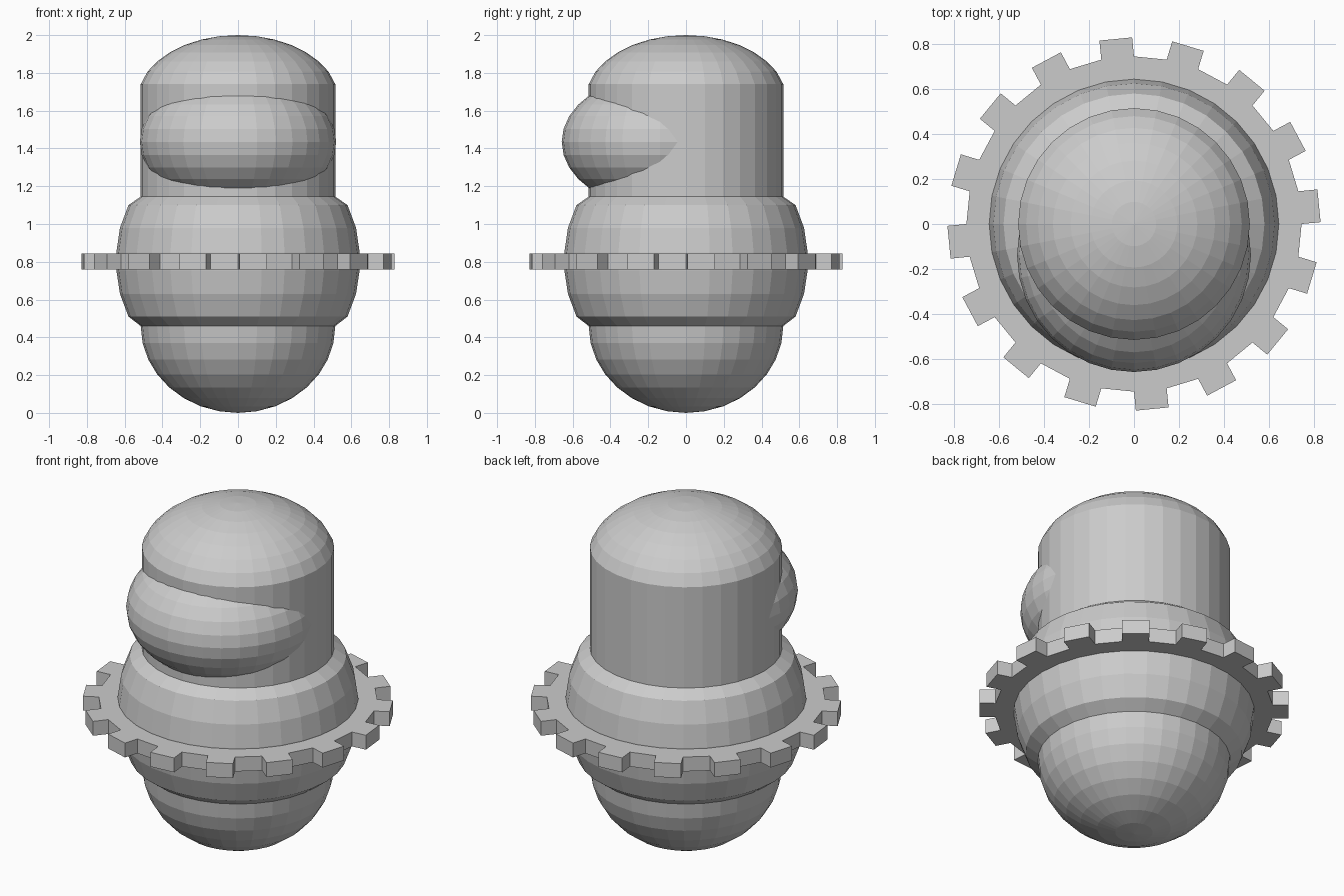
import bpy, bmesh
from math import sin, cos, pi, radians

if "Cube" in bpy.data.objects:
    bpy.data.objects.remove(bpy.data.objects["Cube"])

SEG = 32
gray = bpy.data.materials.new("plain gray")
gray.diffuse_color = (0.6, 0.6, 0.6, 1)
gray.use_nodes = True
gray.node_tree.nodes["Principled BSDF"].inputs["Base Color"].default_value = gray.diffuse_color


def finish(name, bm):
    bmesh.ops.recalc_face_normals(bm, faces=bm.faces)
    me = bpy.data.meshes.new(name)
    bm.to_mesh(me)
    bm.free()
    me.materials.append(gray)
    ob = bpy.data.objects.new(name, me)
    bpy.context.collection.objects.link(ob)
    return ob


def lathe(name, profile, y=0):
    """Revolve (radius, z) points around a vertical axis; zero radius makes a pole."""
    bm = bmesh.new()
    rings = []
    for r, z in profile:
        n = 1 if r < 1e-5 else SEG
        rings.append([bm.verts.new((r * cos(2 * pi * i / SEG), y + r * sin(2 * pi * i / SEG), z))
                      for i in range(n)])
    for a, b in zip(rings, rings[1:]):
        for i in range(SEG):
            j = (i + 1) % SEG
            quad = [a[i % len(a)], a[j % len(a)], b[j % len(b)], b[i % len(b)]]
            bm.faces.new(list(dict.fromkeys(quad)))
    for ring in (rings[0], rings[-1]):      # cap open ends
        if len(ring) > 1:
            bm.faces.new(ring)
    return finish(name, bm)


def arc(r, h, zc, start, end, steps):
    """Elliptical (radius, z) profile between two latitudes in degrees."""
    lat = [radians(start + (end - start) * k / steps) for k in range(steps + 1)]
    return [(r * cos(a), zc + h * sin(a)) for a in lat]


# Body: rounded bottom, straight wall and a slightly kinked domed top
lathe("body", arc(0.515, 0.46, 0.46, -90, 0, 8) + [(0.515, 1.74)]
      + arc(0.536, 0.35, 1.65, 16, 90, 7)[1:])

# Bulging belt around the middle
lathe("belt", [(0.515, 0.46), (0.58, 0.51), (0.625, 0.63), (0.644, 0.755),
               (0.644, 0.85), (0.625, 0.98), (0.58, 1.10), (0.515, 1.145)])

# Visor: flattened ball pushed out through the front of the body
lathe("visor", arc(0.52, 0.355, 1.435, -90, 90, 16), y=-0.138)

# Toothed ring: every second side of a 32-sided disc is pulled outward
bm = bmesh.new()
outline = []
for i in range(SEG):
    a, b = 2 * pi * i / SEG, 2 * pi * (i + 1) / SEG
    p = (0.745 * cos(a), 0.745 * sin(a))
    q = (0.745 * cos(b), 0.745 * sin(b))
    outline.append(p)
    if i % 2 == 0:
        m = (a + b) / 2
        dx, dy = 0.085 * cos(m), 0.085 * sin(m)
        outline += [(p[0] + dx, p[1] + dy), (q[0] + dx, q[1] + dy)]
base = bm.faces.new([bm.verts.new((x, y, 0.76)) for x, y in outline])
top = bmesh.ops.extrude_face_region(bm, geom=[base], use_keep_orig=True)["geom"]
bmesh.ops.translate(bm, vec=(0, 0, 0.085), verts=[v for v in top if isinstance(v, bmesh.types.BMVert)])
finish("toothed_ring", bm)
